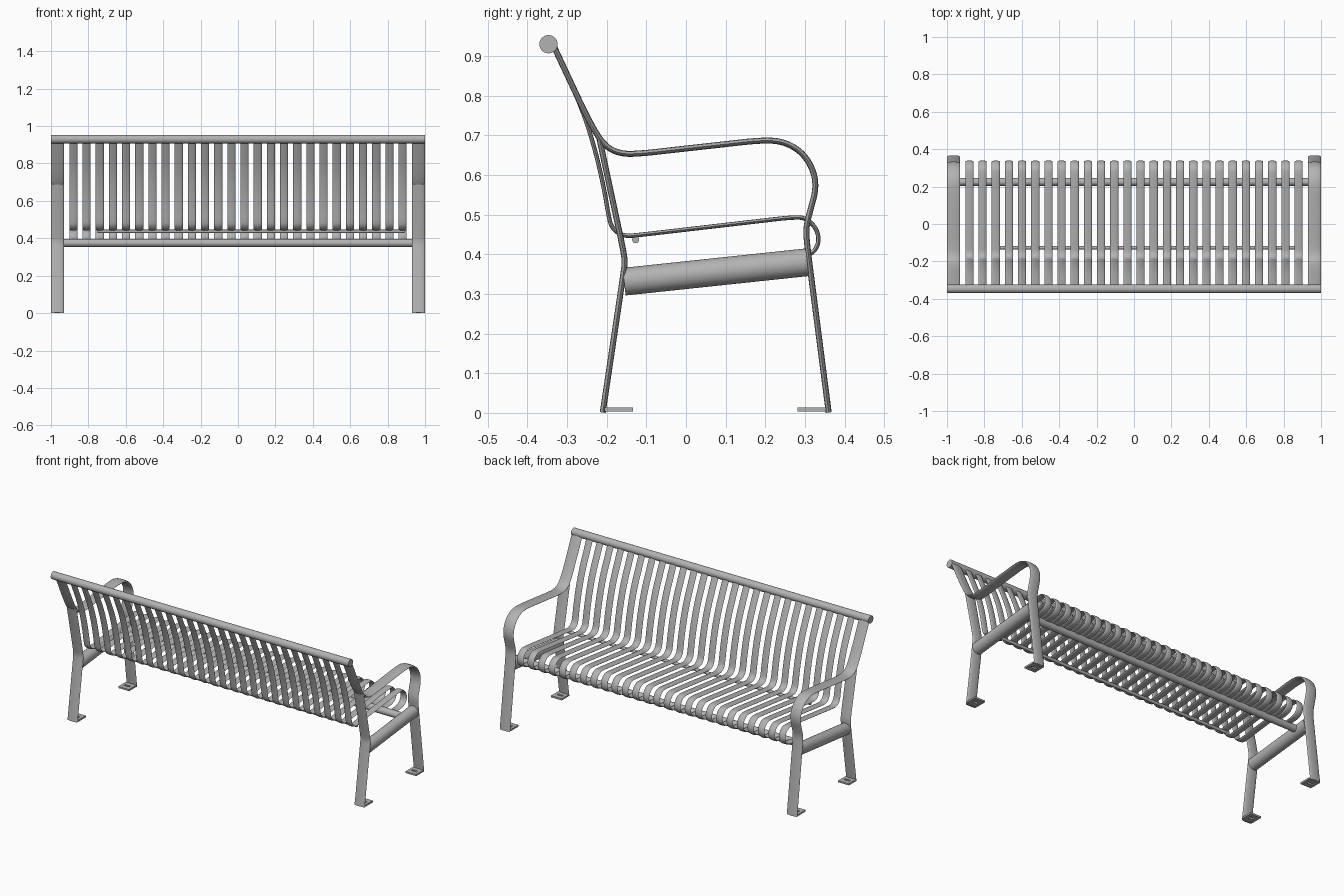
import bpy, bmesh, math
from mathutils import Vector

if "Cube" in bpy.data.objects:
    bpy.data.objects.remove(bpy.data.objects["Cube"])

metal = bpy.data.materials.new("grey_metal")
metal.use_nodes = True
metal.diffuse_color = (0.45, 0.45, 0.45, 1)
metal.node_tree.nodes["Principled BSDF"].inputs["Base Color"].default_value = (0.45, 0.45, 0.45, 1)


def add_object(name, mesh, x=0.0):
    ob = bpy.data.objects.new(name, mesh)
    ob.location.x = x
    bpy.context.collection.objects.link(ob)
    return ob


def finish(name, bm):
    bmesh.ops.recalc_face_normals(bm, faces=bm.faces)
    for f in bm.faces:
        f.smooth = len(f.verts) == 4
    for e in bm.edges:
        if len(e.link_faces) == 2 and e.calc_face_angle() > math.radians(60):
            e.smooth = False
    mesh = bpy.data.meshes.new(name)
    bm.to_mesh(mesh)
    bm.free()
    mesh.materials.append(metal)
    return mesh


def round_path(points, reach=0.03, rounds=3):
    """Cut the corners of a path, leaving long runs straight."""
    pts = [Vector(p) for p in points]
    for _ in range(rounds):
        out = [pts[0]]
        for i in range(1, len(pts) - 1):
            for q in (pts[i - 1], pts[i + 1]):
                d = q - pts[i]
                out.append(pts[i] + d.normalized() * min(d.length * 0.25, reach))
        pts = out + [pts[-1]]
        reach *= 0.5
    return pts


def strap_mesh(name, path, width, thick, sides=16):
    """Sweep a flattened oval along a side-view (y, z) path."""
    pts = round_path(path)
    bm = bmesh.new()
    rings = []
    for i, p in enumerate(pts):
        t = (pts[min(i + 1, len(pts) - 1)] - pts[max(i - 1, 0)]).normalized()
        ring = []
        for k in range(sides):
            a = math.tau * k / sides
            o = math.sin(a) * thick / 2
            ring.append(bm.verts.new((math.cos(a) * width / 2, p.x - t.y * o, p.y + t.x * o)))
        rings.append(ring)
    for a, b in zip(rings, rings[1:]):
        for k in range(sides):
            n = (k + 1) % sides
            bm.faces.new((a[k], a[n], b[n], b[k]))
    bm.faces.new(rings[0])
    bm.faces.new(rings[-1])
    return finish(name, bm)


def tube(name, start, end, radius, sides=32):
    start, end = Vector(start), Vector(end)
    d = end - start
    bm = bmesh.new()
    bmesh.ops.create_cone(bm, cap_ends=True, segments=sides, radius1=radius,
                          radius2=radius, depth=d.length)
    turn = d.to_track_quat('Z', 'Y').to_matrix().to_4x4()
    turn.translation = (start + end) / 2
    bm.transform(turn)
    return add_object(name, finish(name, bm))


def foot_plate(name, x, y):
    """Square plate with a slot through it."""
    bm = bmesh.new()
    corners = [(-1, -1), (1, -1), (1, 1), (-1, 1)]
    outer = [bm.verts.new((x + a * 0.036, y + b * 0.036, 0.004)) for a, b in corners]
    inner = [bm.verts.new((x + a * 0.018, y + b * 0.007, 0.004)) for a, b in corners]
    for k in range(4):
        n = (k + 1) % 4
        bm.faces.new((outer[k], outer[n], inner[n], inner[k]))
    ring = bm.faces[:]
    top = bmesh.ops.extrude_face_region(bm, geom=ring, use_keep_orig=True)["geom"]
    bmesh.ops.translate(bm, verts=[v for v in top if isinstance(v, bmesh.types.BMVert)],
                        vec=(0, 0, 0.01))
    add_object(name, finish(name, bm))


# Side-view paths (y, z)
rear_leg_path = [(-.21, .001), (-.158, .35), (-.154, .38), (-.158, .41), (-.218, .69)]
arm_path = [(-.332, .922), (-.261, .77), (-.231, .712), (-.205, .674), (-.173, .656),
            (-.133, .652), (.198, .689), (.251, .683), (.296, .655), (.323, .609),
            (.328, .563), (.314, .513), (.302, .465), (.307, .412), (.36, .001)]
slat_path = [(-.332, .922), (-.261, .765), (-.229, .664), (-.206, .563), (-.195, .495),
             (-.188, .47), (-.172, .453), (-.15, .446), (-.125, .448), (.28, .495),
             (.305, .489), (.327, .468), (.336, .44), (.329, .414), (.31, .398),
             (.285, .39), (.24, .387)]

# End frames
rear_leg = strap_mesh("rear_leg", rear_leg_path, 0.068, 0.015)
arm = strap_mesh("arm_and_front_leg", arm_path, 0.07, 0.015)
for side, s in (("left", 1), ("right", -1)):
    x = s * 0.965
    add_object(side + "_rear_leg", rear_leg, x)
    add_object(side + "_arm_and_front_leg", arm, x)
    tube(side + "_stretcher", (x, -.156, .331), (x, .306, .38), 0.035)
    foot_plate(side + "_rear_foot", x, -0.17)
    foot_plate(side + "_front_foot", x, 0.317)

# Seat and back slats
slat = strap_mesh("slat", slat_path, 0.043, 0.011, 12)
for i in range(26):
    add_object(f"slat_{i + 1}", slat, -0.88 + i * 0.0704)

# Cross rails
tube("top_rail", (-1, -.347, .93), (1, -.347, .93), 0.023)
tube("front_rail", (-.94, .225, .375), (.94, .225, .375), 0.021)
tube("rear_rod", (-.75, -.127, .437), (.89, -.127, .437), 0.009, 16)
